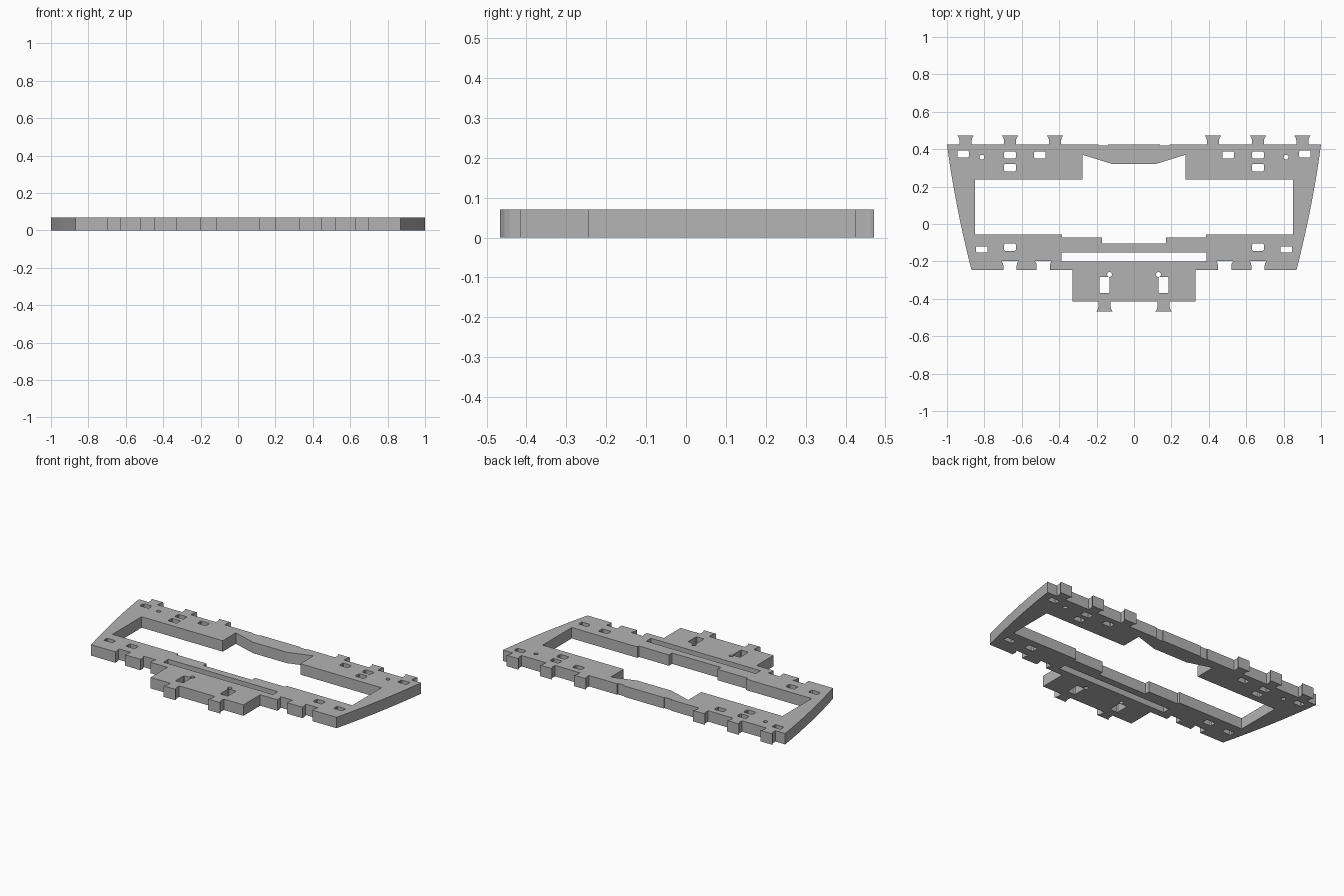
import bpy
import bmesh
from math import cos, sin, pi

HEIGHT = 0.07

cube = bpy.data.objects.get("Cube")
if cube:
    bpy.data.objects.remove(cube, do_unlink=True)

grey = bpy.data.materials.new("plain grey")
grey.use_nodes = True
colour = (0.45, 0.45, 0.45, 1)
grey.diffuse_color = colour
grey.node_tree.nodes["Principled BSDF"].inputs["Base Color"].default_value = colour


def mirrored(half):
    """Close a right-hand profile with its mirror image."""
    return half + [(-x, y) for x, y in reversed(half)]


def flared(cx, y_root, depth, root, tip):
    """Flared tab or socket, listed from low x to high x."""
    side = [(root, 0), (root, 0.5), (root + (tip - root) * 0.35, 0.78), (tip, 1)]
    left = [(cx - w, y_root + depth * t) for w, t in side]
    return left + [(cx + w, y_root + depth * t) for w, t in reversed(side)]


def box(cx, cy, w, h):
    """Rectangular hole with tiny chamfered corners."""
    c = 0.005
    a, b = w / 2, h / 2
    quarter = [(a, -b + c), (a, b - c), (a - c, b)]
    right = [(a - c, -b)] + quarter
    return [(cx + x, cy + y) for x, y in mirrored(right)]


def disc(cx, cy, r=0.013, sides=16):
    return [(cx + r * cos(2 * pi * i / sides), cy + r * sin(2 * pi * i / sides))
            for i in range(sides)]


# Outer edge: back edge with shallow recess and three tabs
outer = [(0.14, 0.425), (0.14, 0.419), (0.19, 0.419), (0.19, 0.425)]
for x in (0.422, 0.663, 0.9):
    outer += flared(x, 0.425, 0.047, 0.032, 0.043)

# Bowed side
start, bend, end = (1, 0.425), (0.955, 0.09), (0.869, -0.245)
for i in range(11):
    t = i / 10
    a, b, c = (1 - t) ** 2, 2 * t * (1 - t), t * t
    outer.append(tuple(a * p + b * q + c * r for p, q, r in zip(start, bend, end)))

# Front edge with two sockets, then the central block with its tab
for x in (0.663, 0.485):
    outer += reversed(flared(x, -0.245, 0.046, 0.035, 0.045))
outer += [(0.329, -0.245), (0.329, -0.415)]
outer += reversed(flared(0.158, -0.415, -0.052, 0.032, 0.043))

# Large window and long slot
window = [(0.12, 0.322), (0.275, 0.37), (0.275, 0.238), (0.85, 0.238),
          (0.85, -0.057), (0.385, -0.057), (0.385, -0.073),
          (0.172, -0.073), (0.172, -0.105)]
slot = [(0.388, -0.152), (0.388, -0.2)]
loops = [mirrored(outer), mirrored(window), mirrored(slot)]

# Small holes on both sides
for s in (-1, 1):
    for x, y, w, h in ((0.914, 0.374, 0.062, 0.036), (0.663, 0.369, 0.062, 0.038),
                       (0.663, 0.302, 0.062, 0.04), (0.503, 0.369, 0.062, 0.038),
                       (0.815, -0.136, 0.062, 0.034), (0.663, -0.125, 0.062, 0.04),
                       (0.158, -0.326, 0.054, 0.086)):
        loops.append(box(s * x, y, w, h))
    loops += [disc(s * 0.813, 0.357), disc(s * 0.131, -0.27)]

# Fill the profile between its loops and extrude it into a plate
curve = bpy.data.curves.new("plate_profile", "CURVE")
curve.dimensions = "2D"
curve.fill_mode = "BOTH"
curve.extrude = HEIGHT / 2
for loop in loops:
    spline = curve.splines.new("POLY")
    spline.points.add(len(loop) - 1)
    for point, (x, y) in zip(spline.points, loop):
        point.co = (x, y, 0, 1)
    spline.use_cyclic_u = True

profile = bpy.data.objects.new("plate_profile", curve)
bpy.context.collection.objects.link(profile)
graph = bpy.context.evaluated_depsgraph_get()
mesh = bpy.data.meshes.new_from_object(profile.evaluated_get(graph))
bpy.data.objects.remove(profile, do_unlink=True)

bm = bmesh.new()
bm.from_mesh(mesh)
bmesh.ops.remove_doubles(bm, verts=bm.verts, dist=0.0001)
bmesh.ops.recalc_face_normals(bm, faces=bm.faces)
bmesh.ops.translate(bm, verts=bm.verts, vec=(0, 0, HEIGHT / 2))
for face in bm.faces:
    face.smooth = False
    face.material_index = 0
bm.to_mesh(mesh)
bm.free()

mesh.name = "frame_plate"
mesh.materials.clear()
mesh.materials.append(grey)
plate = bpy.data.objects.new("frame_plate", mesh)
bpy.context.collection.objects.link(plate)
